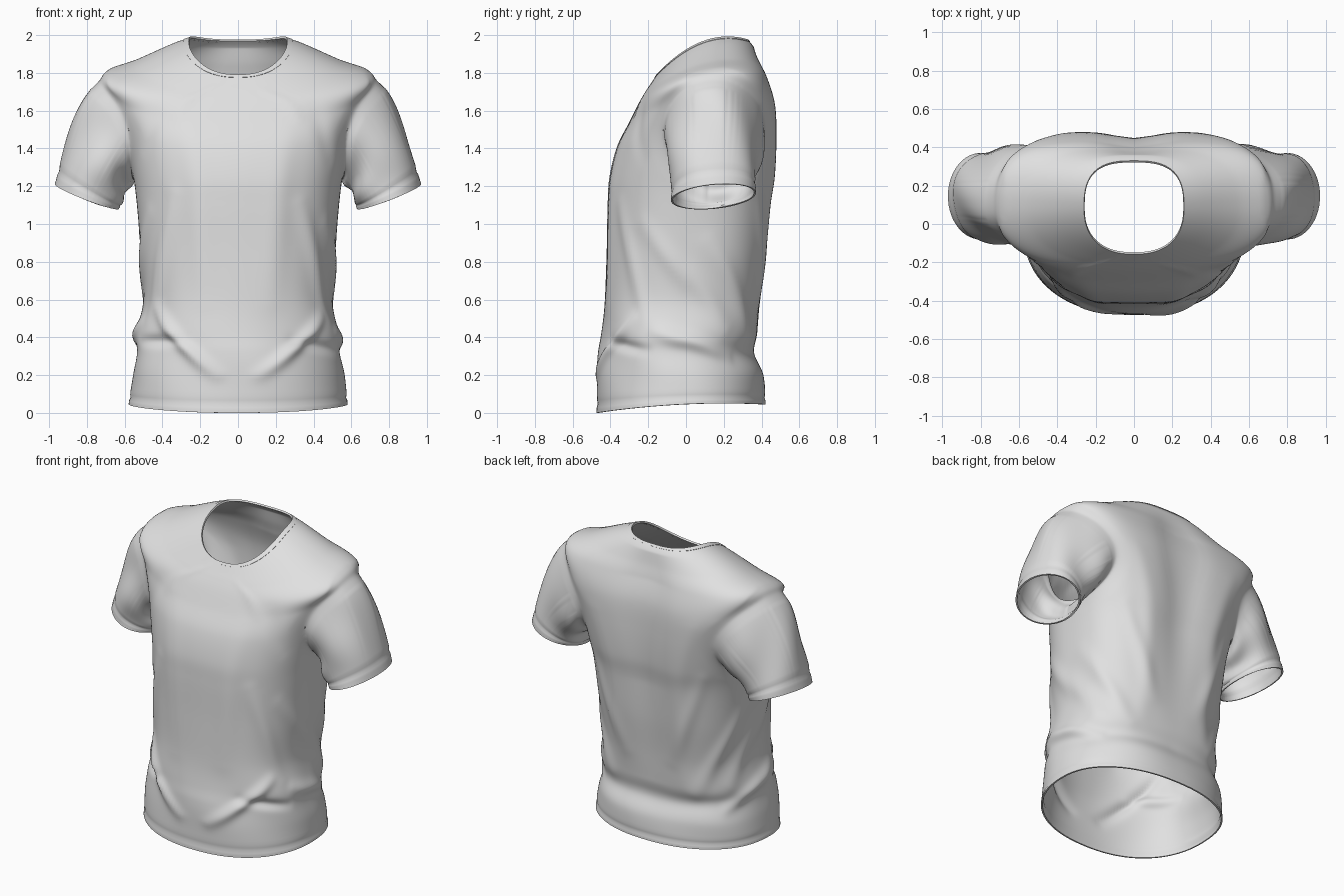
import bpy, bmesh, math
from mathutils import Vector

if "Cube" in bpy.data.objects:
    bpy.data.objects.remove(bpy.data.objects["Cube"])

fabric = bpy.data.materials.new("light grey fabric")
fabric.use_nodes = True
GREY = (0.75, 0.75, 0.75, 1)
fabric.diffuse_color = GREY
fabric.node_tree.nodes["Principled BSDF"].inputs["Base Color"].default_value = GREY

COLS, STEPS = 160, 10

# Body sections from hem to neck: half width, front y, back y, front z, side z, back z
SECTIONS = [
    (.58, -.475, .42, .00, .045, .045),
    (.56, -.47, .41, .20, .20, .20),
    (.535, -.46, .37, .32, .32, .32),
    (.535, -.445, .38, .42, .42, .42),
    (.50, -.43, .40, .60, .60, .60),
    (.515, -.42, .435, .85, .85, .85),
    (.535, -.415, .46, 1.1, 1.1, 1.1),
    (.555, -.405, .48, 1.25, 1.25, 1.25),
    (.60, -.365, .485, 1.41, 1.48, 1.45),
    (.67, -.30, .475, 1.54, 1.66, 1.63),
    (.72, -.25, .435, 1.64, 1.785, 1.77),
    (.54, -.215, .395, 1.70, 1.855, 1.86),
    (.36, -.185, .36, 1.745, 1.93, 1.935),
    (.26, -.155, .328, 1.79, 1.965, 1.975),
]

# Cloth folds: start angle and height, end angle and height, width, depth
FOLDS = [
    (-35, .50, -80, .20, .035, .028),
    (-20, .33, -60, .38, .03, -.02),
    (-55, 1.1, -25, .50, .05, .015),
    (-70, 1.5, -72, .60, .07, .012),
    (-15, .43, 35, .30, .04, .025),
    (10, .90, 60, .40, .05, .015),
    (-30, 1.0, 30, .45, .05, .015),
    (30, .30, 88, .30, .05, -.008),
    (70, 1.5, 68, .45, .06, .01),
    (50, 1.15, 75, .60, .05, .012),
    (-35, 1.35, -60, 1.62, .04, -.008),
    (-78, 1.70, -65, 1.55, .02, .006),
]
FOLDS += [(180 - a, b + .05, 180 - c, d, w, h) for a, b, c, d, w, h in FOLDS]


def section(t):
    """Smoothly interpolate the body sections."""
    last = len(SECTIONS) - 1
    i = min(int(t), last - 1)
    f = t - i
    a, b, c, d = [SECTIONS[max(0, min(last, i + k))] for k in (-1, 0, 1, 2)]
    return [.5 * (2 * q + (r - p) * f + (2 * p - 5 * q + 4 * r - s) * f * f
                  + (3 * q - p - 3 * r + s) * f ** 3) for p, q, r, s in zip(a, b, c, d)]


def fold_height(u, z):
    total = 0
    for a, za, b, zb, width, depth in FOLDS:
        mid = (a + b) / 2
        rel = (math.degrees(u) - mid + 180) % 360 - 180
        p = Vector((math.radians(rel) * .5, z))
        p0 = Vector((math.radians(a - mid) * .5, za))
        p1 = Vector((math.radians(b - mid) * .5, zb))
        line = p1 - p0
        k = max(0, min(1, (p - p0).dot(line) / line.length_squared))
        gap = (p - p0 - line * k).length / width
        if gap < 3:
            total += depth * math.exp(-gap * gap) * (.35 + .65 * math.sin(math.pi * k))
    return total


def body_point(t, u):
    w, yf, yb, zf, zs, zb = section(t)
    c, s = math.cos(u), math.sin(u)
    # squarer across the shoulder blades, rounder in front
    power = 2.2 + .2 * min(1, t / 8)
    if s > 0:
        power += .1 + .3 * min(1, t / 8) + 1.3 * math.exp(-((t - 9) / 1.5) ** 2) * s
    ce = math.copysign(abs(c) ** (2 / power), c)
    se = math.copysign(abs(s) ** (2 / power), s)
    x, y = w * ce, (yf + yb) / 2 + (yb - yf) / 2 * se
    z = zs + (zb - zf) / 2 * se + ((zf + zb) / 2 - zs) * se * se
    # hollow along the spine, folds, hem stitching
    if s > 0:
        y -= .037 * math.exp(-(x / .15) ** 2) * max(0, min(1, (t - 3) / 3, (12 - t) / 2))
    push = fold_height(u, z) * min(1, t)
    push -= .006 * math.exp(-((t - .32) / .06) ** 2)
    push += .006 * math.sin(5 * u + 9 * z) * math.exp(-((z - .3) / .22) ** 2)
    return Vector((x + c * push, y + s * push, z))


def skin(bm, rings, flip=False, first=None):
    """Join closed rings of points with quads, starting from existing vertices if given."""
    rows = [first] if first else []
    rows += [[bm.verts.new(p) for p in ring] for ring in rings]
    n = len(rows[0])
    for low, high in zip(rows, rows[1:]):
        for j in range(n):
            k = (j + 1) % n
            quad = (low[j], low[k], high[k], high[j])
            bm.faces.new(quad[::-1] if flip else quad)


def finish(bm, name, thickness, offset=-1):
    mesh = bpy.data.meshes.new(name)
    bm.to_mesh(mesh)
    bm.free()
    mesh.materials.append(fabric)
    ob = bpy.data.objects.new(name, mesh)
    bpy.context.collection.objects.link(ob)
    bpy.ops.object.select_all(action='DESELECT')
    ob.select_set(True)
    bpy.context.view_layer.objects.active = ob
    shell = ob.modifiers.new("cloth thickness", 'SOLIDIFY')
    shell.thickness, shell.offset = thickness, offset
    bpy.ops.object.modifier_apply(modifier=shell.name)
    bpy.ops.object.shade_smooth_by_angle(angle=math.radians(60))


def body_rings(t0, t1, count):
    angles = [-math.pi / 2 + 2 * math.pi * j / COLS for j in range(COLS)]
    return [[body_point(t0 + (t1 - t0) * i / count, u) for u in angles]
            for i in range(count + 1)]


# Elliptical armholes, described in the side plane
HOLE_Y, HOLE_Z, HOLE_A, HOLE_B = .152, 1.507, .265, .265


def hole_radius(p):
    return math.hypot((p.y - HOLE_Y) / HOLE_A, (p.z - HOLE_Z) / HOLE_B)


def hole_angle(p):
    return math.atan2((p.z - HOLE_Z) / HOLE_B, (p.y - HOLE_Y) / HOLE_A)


def sleeve_point(start, side, s):
    """Sweep an armhole point down to the tilted cuff."""
    phi = hole_angle(start)
    c, v = math.cos(phi), math.sin(phi)
    top = (1 + v) / 2
    p0 = Vector((start.x * side, start.y, start.z))
    p1 = Vector((.80 + .17 * v, .145 + .225 * c, 1.145 + .065 * v + .02 * c))
    t0 = Vector((.1, 0, -.1)).lerp(Vector((.36, 0, -.26)), top)
    t1 = Vector((.05, 0, -.15)).lerp(Vector((.15, 0, -.6)), top)
    p = (p0 * (2 * s ** 3 - 3 * s * s + 1) + t0 * (s ** 3 - 2 * s * s + s)
         + p1 * (3 * s * s - 2 * s ** 3) + t1 * (s ** 3 - s * s))
    # soft diagonal folds and cuff stitching
    push = .010 * math.sin(4 * phi + 5 * s + side) * math.sin(math.pi * s)
    push += .012 * math.sin(9 * s - 2 * c) * math.sin(math.pi * s) * (1 - top)
    push -= .006 * math.exp(-((s - .88) / .025) ** 2)
    p += Vector((.8 * v, c, .4 * v)) * push
    return Vector((p.x * side, p.y, p.z))


# Shirt body with sleeves grown from the armholes
SLEEVE_ROWS = 36
body = bmesh.new()
skin(body, body_rings(0, 12.7, 13 * STEPS))
inside = [f for f in body.faces
          if abs(f.calc_center_median().x) > .42 and hole_radius(f.calc_center_median()) < 1]
bmesh.ops.delete(body, geom=inside, context='FACES')
for side in (1, -1):
    rim = [v for v in body.verts if v.is_boundary and v.co.x * side > .4
           and 1.1 < v.co.z < 1.9]
    for v in rim:
        r = hole_radius(v.co)
        v.co.y = HOLE_Y + (v.co.y - HOLE_Y) / r
        v.co.z = HOLE_Z + (v.co.z - HOLE_Z) / r
    rim.sort(key=lambda v: hole_angle(v.co))
    for _ in range(6):
        xs = [v.co.x for v in rim]
        for j, v in enumerate(rim):
            v.co.x = (xs[j - 1] + 2 * xs[j] + xs[(j + 1) % len(xs)]) / 4
    rings = [[sleeve_point(v.co, side, i / SLEEVE_ROWS) for v in rim]
             for i in range(1, SLEEVE_ROWS + 1)]
    skin(body, rings, flip=side < 0, first=rim)
    # blend the seam by relaxing the cloth around the armhole
    zone = set(rim)
    for _ in range(5):
        zone |= {w for v in zone for e in v.link_edges for w in e.verts}
    for _ in range(10):
        bmesh.ops.smooth_vert(body, verts=list(zone), factor=.5,
                              use_axis_x=True, use_axis_y=True, use_axis_z=True)
finish(body, "shirt_body_with_sleeves", .01)

# Neck band
collar = bmesh.new()
skin(collar, body_rings(12.6, 13, 6))
finish(collar, "collar", .012, -.6)
